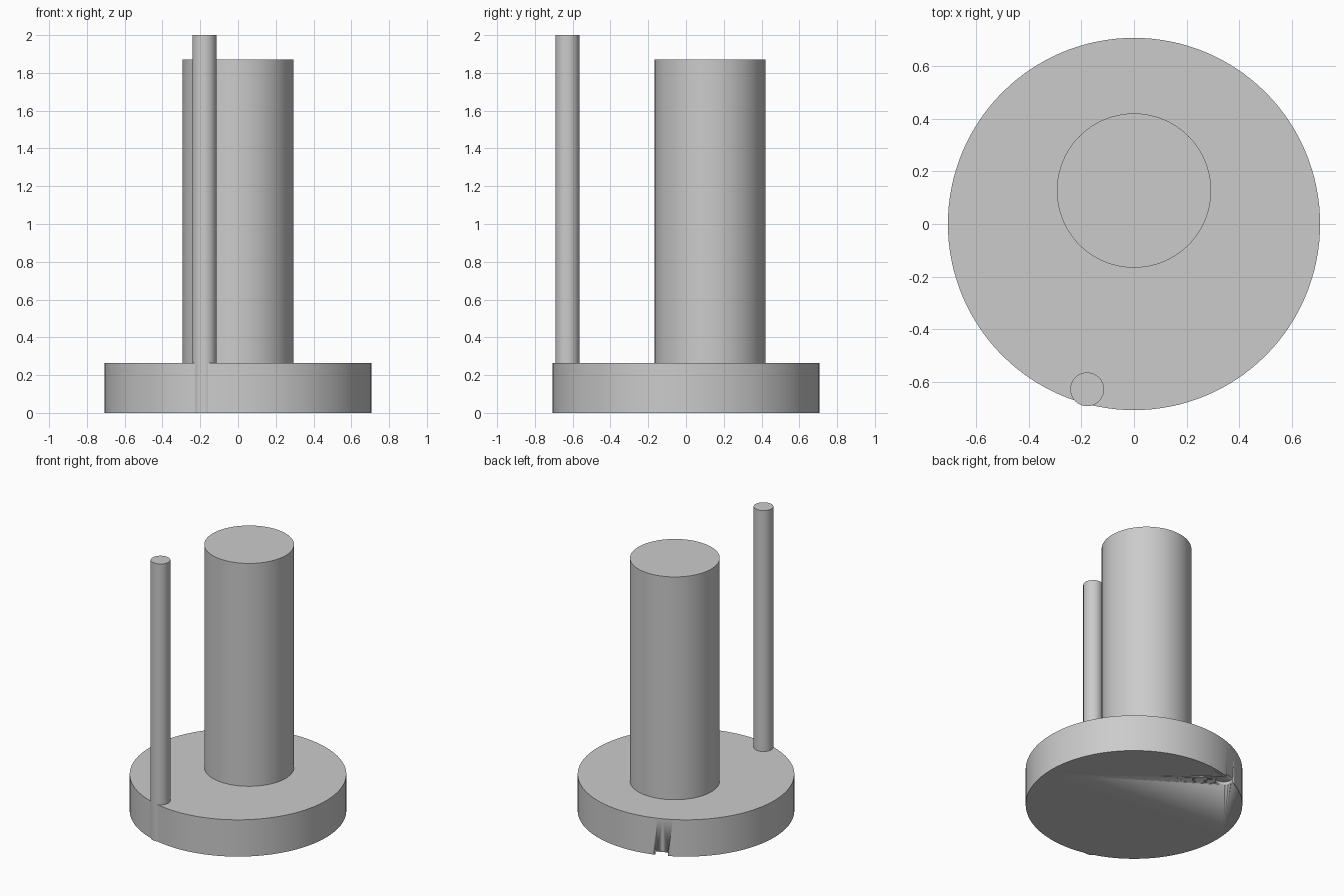
import bpy
from math import radians

if "Cube" in bpy.data.objects:
    bpy.data.objects.remove(bpy.data.objects["Cube"])


def cylinder(name, x, y, radius, z0, z1, sides=128):
    bpy.ops.mesh.primitive_cylinder_add(
        vertices=sides, radius=radius, depth=z1 - z0,
        location=(x, y, (z0 + z1) / 2))
    obj = bpy.context.object
    obj.name = name
    bpy.ops.object.shade_smooth_by_angle(angle=radians(30))
    return obj


# Round base disc
base = cylinder("base", 0, 0, 0.707, 0, 0.265)

# Thick column, set towards the back
cylinder("column", 0, 0.127, 0.293, 0.25, 1.87)

# Thin rod running down to the floor at the front edge
cylinder("rod", -0.178, -0.628, 0.064, 0, 2.0, 64)

# Shallow round recess under the base, breaking through the back left rim
cutter = cylinder("recess_cutter", -0.25, 0.617, 0.058, -0.1, 0.025, 64)
cutter.hide_render = True
cutter.display_type = 'WIRE'
cut = base.modifiers.new("recess", 'BOOLEAN')
cut.operation = 'DIFFERENCE'
cut.solver = 'EXACT'
cut.object = cutter
cutter.hide_set(True)
